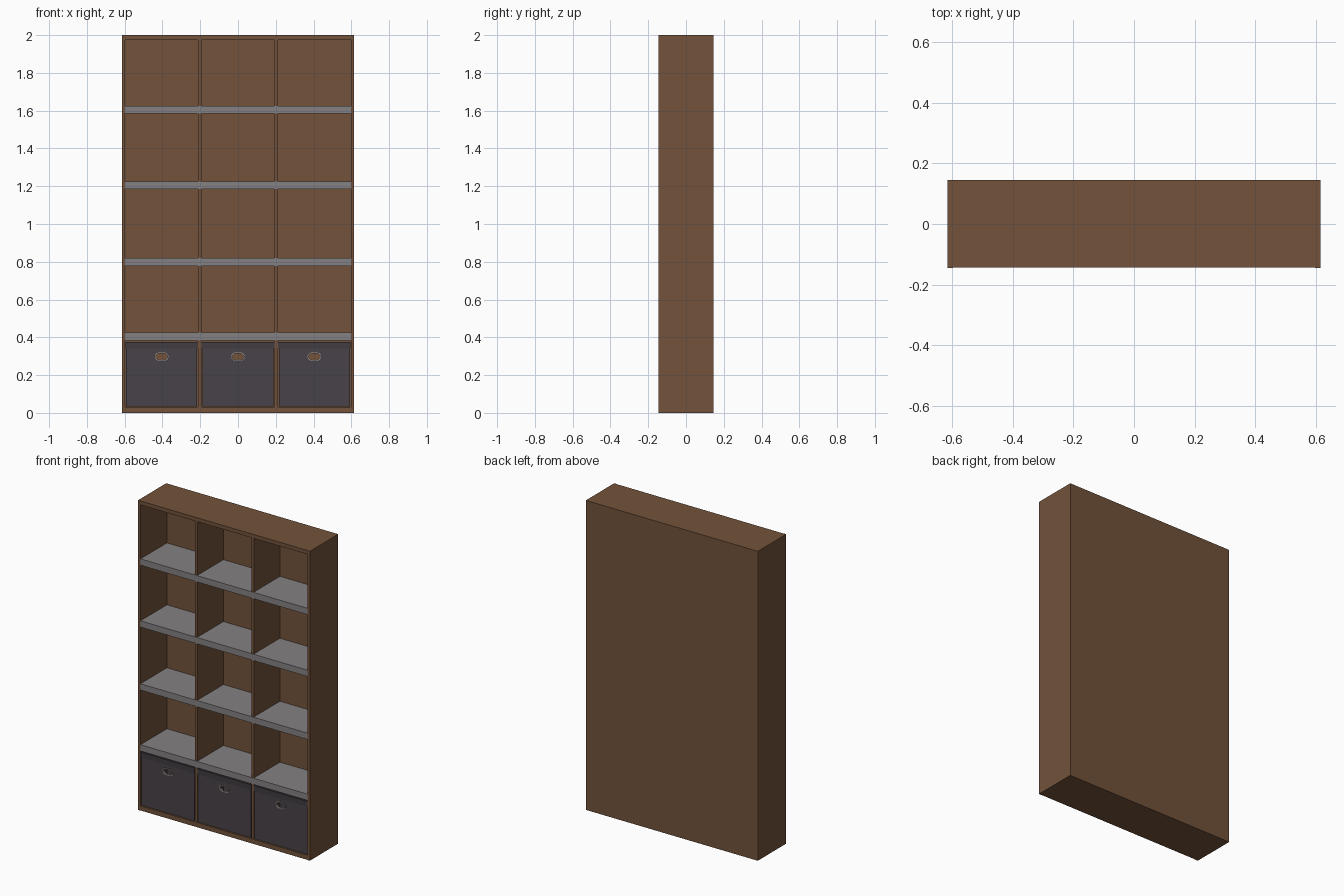
import bpy, bmesh, math
from mathutils import Matrix, Vector

if "Cube" in bpy.data.objects:
    bpy.data.objects.remove(bpy.data.objects["Cube"])


def material(name, rgb):
    m = bpy.data.materials.new(name)
    m.diffuse_color = (*rgb, 1)
    m.use_nodes = True
    m.node_tree.nodes["Principled BSDF"].inputs["Base Color"].default_value = m.diffuse_color
    return m


WOOD = material("brown wood", (0.168, 0.086, 0.044))
GREY = material("grey shelf", (0.235, 0.218, 0.228))
FABRIC = material("dark fabric", (0.064, 0.055, 0.065))
BAND = material("darker fabric", (0.052, 0.045, 0.052))
METAL = material("pale metal", (0.40, 0.36, 0.33))


def add_object(name, mesh, mat):
    ob = bpy.data.objects.new(name, mesh)
    bpy.context.collection.objects.link(ob)
    mesh.materials.clear()
    mesh.materials.append(mat)
    return ob


def box(name, x0, x1, y0, y1, z0, z1, mat):
    bm = bmesh.new()
    bmesh.ops.create_cube(bm, size=1)
    bmesh.ops.scale(bm, vec=(x1 - x0, y1 - y0, z1 - z0), verts=bm.verts)
    bmesh.ops.translate(bm, vec=((x0 + x1) / 2, (y0 + y1) / 2, (z0 + z1) / 2), verts=bm.verts)
    mesh = bpy.data.meshes.new(name)
    bm.to_mesh(mesh)
    bm.free()
    return add_object(name, mesh, mat)


def slot(cx, cz, w, h):
    """Outline with half-round ends, for the hand holes."""
    r, pts = h / 2, []
    for side, start in ((1, -90), (-1, 90)):
        for i in range(7):
            a = math.radians(start + i * 30)
            pts.append((cx + side * (w / 2 - r) + r * math.cos(a), cz + r * math.sin(a)))
    return pts


def pierced_plate(name, outer, inner, y0, y1, mat):
    """Upright plate in the xz plane with a hole through it."""
    cu = bpy.data.curves.new(name, 'CURVE')
    cu.dimensions, cu.fill_mode = '2D', 'BOTH'
    cu.extrude = (y1 - y0) / 2
    for pts in (outer, inner):
        sp = cu.splines.new('POLY')
        sp.points.add(len(pts) - 1)
        for p, (x, z) in zip(sp.points, pts):
            p.co = (x, z, 0, 1)
        sp.use_cyclic_u = True
    tmp = bpy.data.objects.new(name + "_curve", cu)
    bpy.context.collection.objects.link(tmp)
    bpy.context.view_layer.update()
    dg = bpy.context.evaluated_depsgraph_get()
    mesh = bpy.data.meshes.new_from_object(tmp.evaluated_get(dg))
    bpy.data.objects.remove(tmp)
    mesh.transform(Matrix.Translation(Vector((0, (y0 + y1) / 2, 0))) @ Matrix.Rotation(math.pi / 2, 4, 'X'))
    return add_object(name, mesh, mat)


# Outer case
W, IN, F, B = 0.615, 0.597, -0.145, 0.145
BACK = 0.127
for side, x0, x1 in (("left", -W, -IN), ("right", IN, W)):
    box(side + "_side_panel", x0, x1, F, B, 0, 2, WOOD)
box("back_panel", -IN, IN, BACK, B, 0, 2, WOOD)
box("top_board", -IN, IN, -0.143, BACK, 1.975, 2, WOOD)
box("bottom_board", -IN, IN, -0.143, BACK, 0, 0.03, WOOD)

# Grey shelves
shelves = [(0.384, 0.425), (0.778, 0.819), (1.185, 1.226), (1.585, 1.626)]
for i, (z0, z1) in enumerate(shelves):
    box(f"shelf_{i + 1}", -IN, IN, -0.143, BACK, z0, z1, GREY)

# Upright dividers between the shelves
levels = [0.03] + [z for s in shelves for z in s] + [1.975]
for col, x in (("left", -0.202), ("right", 0.202)):
    for i in range(0, len(levels), 2):
        box(f"{col}_divider_{i // 2 + 1}", x - 0.009, x + 0.009, -0.14, BACK,
            levels[i], levels[i + 1], WOOD)

# Storage bins with hand holes front and back
T = 0.006
for col, cx in (("left", -0.404), ("middle", 0), ("right", 0.404)):
    n = col + "_bin"
    a, b = cx - 0.188, cx + 0.188
    y0, y1, z0, z1 = -0.138, 0.118, 0.033, 0.342
    outer = [(a, z0), (b, z0), (b, z1), (a, z1)]
    hole = slot(cx, 0.298, 0.064, 0.036)
    pierced_plate(n + "_front", outer, hole, y0, y0 + T, FABRIC)
    pierced_plate(n + "_rear", outer, hole, y1 - T, y1, FABRIC)
    box(n + "_left_wall", a, a + T, y0 + T, y1 - T, z0, z1, FABRIC)
    box(n + "_right_wall", b - T, b, y0 + T, y1 - T, z0, z1, FABRIC)
    box(n + "_floor", a + T, b - T, y0 + T, y1 - T, z0, z0 + T, FABRIC)
    box(n + "_lid", a - 0.004, b + 0.004, y0 - 0.003, y1 + 0.003, z1, 0.376, BAND)
    # Metal rim around the front hole
    pierced_plate(n + "_handle_rim", slot(cx, 0.298, 0.072, 0.044), slot(cx, 0.298, 0.062, 0.034),
                  y0 - 0.003, y0 + T + 0.002, METAL)
